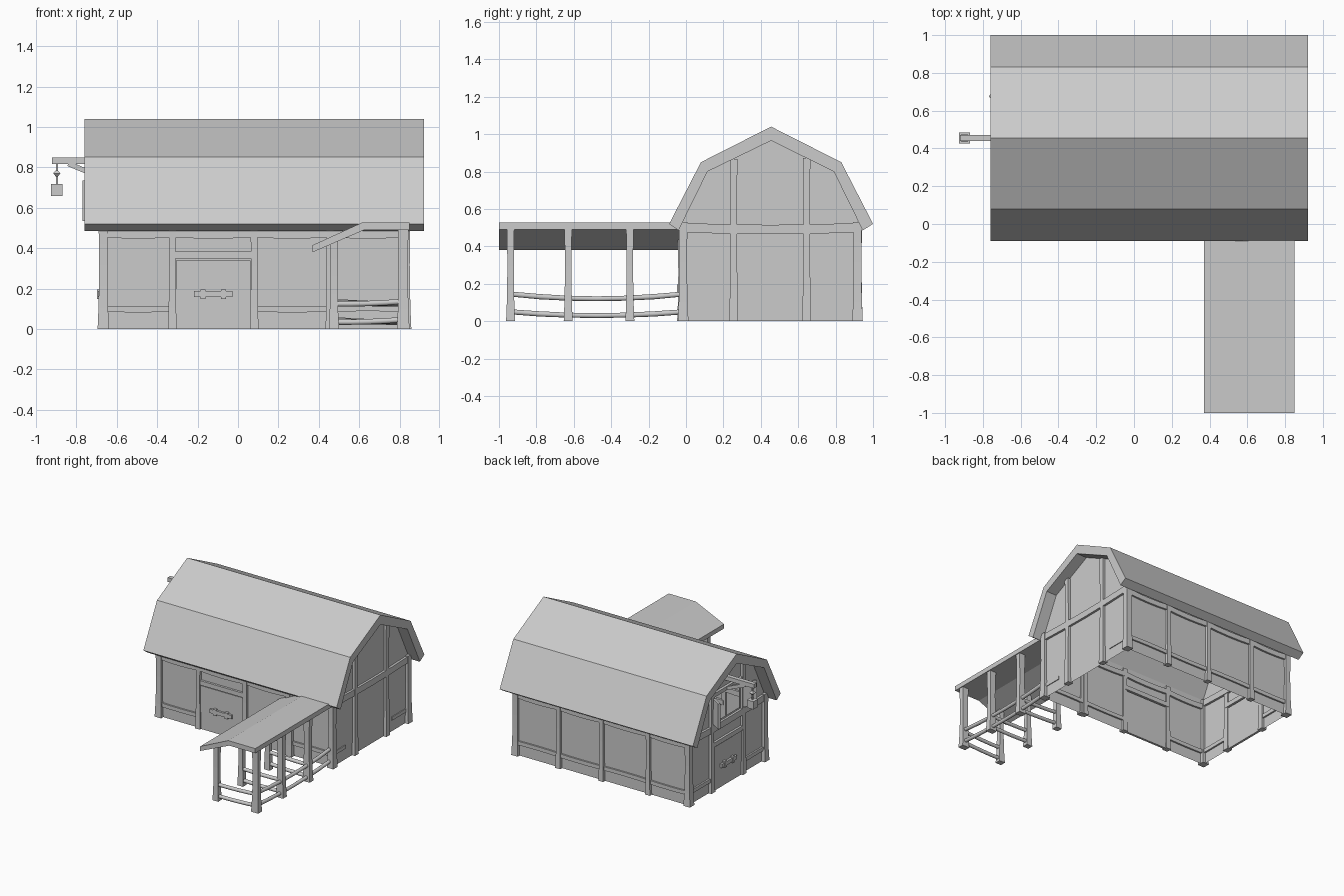
import bpy, bmesh, math
from mathutils import Vector

if "Cube" in bpy.data.objects:
    bpy.data.objects.remove(bpy.data.objects["Cube"])

SQUARE = [(-.5, -.5), (.5, -.5), (.5, .5), (-.5, .5)]
ROUND = [(.5 * math.cos(i * math.pi / 5), .5 * math.sin(i * math.pi / 5)) for i in range(10)]
X0, X1, Y0, Y1 = -.665, .83, -.015, .92      # wall planes
INNER = [(-.04, .485), (.115, .80), (.455, .965), (.79, .80), (.945, .485)]
OUTER = [(-.09, .52), (.08, .85), (.455, 1.04), (.83, .85), (1.0, .52)]


def make(name, verts, faces, smooth=False):
    bm = bmesh.new()
    vs = [bm.verts.new(v) for v in verts]
    for f in faces:
        bm.faces.new([vs[i] for i in f]).smooth = smooth and len(f) == 4
    bmesh.ops.remove_doubles(bm, verts=bm.verts, dist=1e-5)
    bmesh.ops.recalc_face_normals(bm, faces=bm.faces)
    me = bpy.data.meshes.new(name)
    bm.to_mesh(me)
    bm.free()
    ob = bpy.data.objects.new(name, me)
    bpy.context.collection.objects.link(ob)
    return ob


def sheets(name, polys):
    verts, faces = [], []
    for p in polys:
        faces.append(range(len(verts), len(verts) + len(p)))
        verts += p
    return make(name, verts, faces)


def beam(name, p, q, w, h, sag=0, scales=(1, 1, 1, 1, 1), section=SQUARE):
    """Timber from p to q: w across, h deep, with optional sag and uneven thickness."""
    p, q = Vector(p), Vector(q)
    t = (q - p).normalized()
    if abs(t.z) > .99:
        side, up = Vector((1, 0, 0)), Vector((0, 1, 0))
    else:
        side = t.cross(Vector((0, 0, 1))).normalized()
        up = side.cross(t)
    n, k = len(section), len(scales)
    verts, faces = [], []
    for i, s in enumerate(scales):
        u = i / (k - 1)
        c = p.lerp(q, u) - Vector((0, 0, sag * 4 * u * (1 - u)))
        verts += [c + side * a * w * s + up * b * h * s for a, b in section]
    for i in range(k - 1):
        faces += [(i*n + j, i*n + (j+1) % n, (i+1)*n + (j+1) % n, (i+1)*n + j) for j in range(n)]
    faces += [range(n), range((k - 1) * n, k * n)]
    return make(name, verts, faces, section is ROUND)


def post(name, x, y, top, w, d):
    return beam(name, (x, y, 0), (x, y, top), w, d, scales=(1.25, 1.05, .95, .9, .95, 1.05))


def prism(name, prof, axis, a, b):
    put = (lambda u, z, t: (t, u, z)) if axis == 'x' else (lambda u, z, t: (u, t, z))
    n = len(prof)
    verts = [put(u, z, t) for t in (a, b) for u, z in prof]
    faces = [(i, (i+1) % n, n + (i+1) % n, n + i) for i in range(n)]
    return make(name, verts, faces + [range(n), range(n, 2 * n)])


def roof_z(y):
    for (a, za), (b, zb) in zip(INNER, INNER[1:]):
        if a <= y <= b:
            return za + (zb - za) * (y - a) / (b - a)


# Gambrel roof shell
prism("main_roof", OUTER + INNER[::-1], 'x', -.76, .92)

# Walls, with a loft opening in the left gable
A, B, LOW, HIGH = .28, .62, .53, .74
top = [(Y0, roof_z(Y0))] + INNER[1:4] + [(Y1, roof_z(Y1))]
g = lambda pts: [(X0, y, z) for y, z in pts]
sheets("walls", [
    [(X0, Y0, 0), (X1, Y0, 0), (X1, Y0, roof_z(Y0)), (X0, Y0, roof_z(Y0))],
    [(X0, Y1, 0), (X1, Y1, 0), (X1, Y1, roof_z(Y1)), (X0, Y1, roof_z(Y1))],
    [(X1, y, z) for y, z in [(Y0, 0)] + top + [(Y1, 0)]],
    g([(Y0, 0), (Y1, 0), (Y1, LOW), (Y0, LOW)]),
    g([(Y0, LOW), (A, LOW), (A, roof_z(A))] + [INNER[1], top[0]]),
    g([(B, LOW), (Y1, LOW), top[-1], INNER[3], (B, roof_z(B))]),
    g([(A, HIGH), (B, HIGH), (B, roof_z(B)), INNER[2], (A, roof_z(A))])])

# Corner posts and wall posts
for x in (X0 - .002, X1):
    for y in (Y0, Y1 - .003):
        post("corner_post", x, y, .53, .045, .045)
XS = (X0, -.325, .08, .455, X1)
for x in XS[1:4]:
    post("front_post", x, Y0 - .003, .52, .035, .035)
    post("back_post", x, Y1 + .003, .52, .035, .035)
for y in (.255, .645):
    for x in (X0 - .003, X1 + .003):
        post("gable_post", x, y, roof_z(y), .035, .038)

# Horizontal timbers of the long walls
for i in range(4):
    a, b = XS[i], XS[i + 1]
    for y, nm in ((Y0, "front"), (Y1, "back")):
        beam(nm + "_top_beam", (a, y, .475), (b, y, .475), .03, .04, .008)
        if nm == "back" or i != 1:
            beam(nm + "_low_beam", (a, y, .10), (b, y, .10), .026, .03, .003 * (-1) ** i)
beam("front_lintel", (-.325, Y0, .365), (.08, Y0, .365), .035, .035)

# Horizontal timbers of the gables
for x in (X0, X1):
    beam("gable_tie_beam", (x, Y0, .50), (x, Y1, .50), .035, .05, .01)
for a, b in ((Y0, .145), (.72, Y1)):
    beam("gable_low_board", (X1, a, .10), (X1, b, .10), .012, .028)
for a, b in ((Y0, .255), (.645, Y1)):
    beam("left_low_beam", (X0, a, .10), (X0, b, .10), .026, .03)
beam("left_lintel", (X0, .255, .365), (X0, .645, .365), .035, .035)

# Doors with a crossbar in brackets
def door(name, centre, along, out, width):
    c, a, o = Vector(centre), Vector(along), Vector(out)
    beam(name, c - a * width / 2 + Vector((0, 0, .17)), c + a * width / 2 + Vector((0, 0, .17)), .018, .34)
    z = Vector((0, 0, .172)) + o * .02
    beam(name + "_bar", c - a * .095 + z, c + a * .095 + z, .016, .03)
    for s in (-.05, .05):
        k = c + a * s + o * .02
        beam(name + "_bracket", k + Vector((0, 0, .148)), k + Vector((0, 0, .196)), .024, .024)


door("front_door", (-.1225, Y0, 0), (1, 0, 0), (0, -1, 0), .37)
door("left_door", (X0, .45, 0), (0, 1, 0), (-1, 0, 0), .355)

# Loft frame and open shutters
beam("loft_head", (X0, A - .02, HIGH + .015), (X0, B + .02, HIGH + .015), .04, .03)
beam("loft_shutter", (X0 - .02, B + .01, .635), (-.765, .68, .635), .016, .20)
beam("loft_shutter", (X0 - .02, A - .01, .635), (-.755, .20, .635), .016, .20)

# Hoist with rope, hook block and crate
beam("hoist_beam", (-.92, .455, .832), (X0 + .03, .455, .832), .033, .033)
beam("hoist_brace", (-.84, .455, .818), (X0, .455, .745), .025, .025)
beam("hoist_rope", (-.897, .455, .70), (-.897, .455, .82), .01, .01)
beam("hook_block", (-.897, .455, .75), (-.897, .455, .79), .036, .036, scales=(.05, 1, .05))
beam("hoist_crate", (-.897, .455, .657), (-.897, .455, .718), .058, .058)

# Lean-to roof
prism("shed_roof", [(.37, .415), (.615, .527), (.85, .527), (.85, .49), (.625, .49), (.37, .38)],
      'y', -1, Y0)

# Lean-to posts, cross rails and side rails
for i, y in enumerate((-.938, -.63, -.30)):
    post("shed_right_post", .818, y, .495, .05, .038)
    post("shed_left_post", .475, y, .435, .04, .036)
    tilt = .012 * (i - 1)
    for z in (.13, .04):
        beam("shed_cross_rail", (.475, y, z + tilt * .5), (.818, y, z - tilt * .5), .028, .028, .004,
             section=ROUND)
for z, sag in ((.145, .025), (.05, .02)):
    beam("shed_side_rail", (.818, -.938, z), (.818, Y0, z), .028, .028, sag,
         scales=(1, 1.05, 1, .95, 1, 1.05, 1), section=ROUND)
post("shed_wall_post", .475, Y0 - .01, .435, .04, .036)
